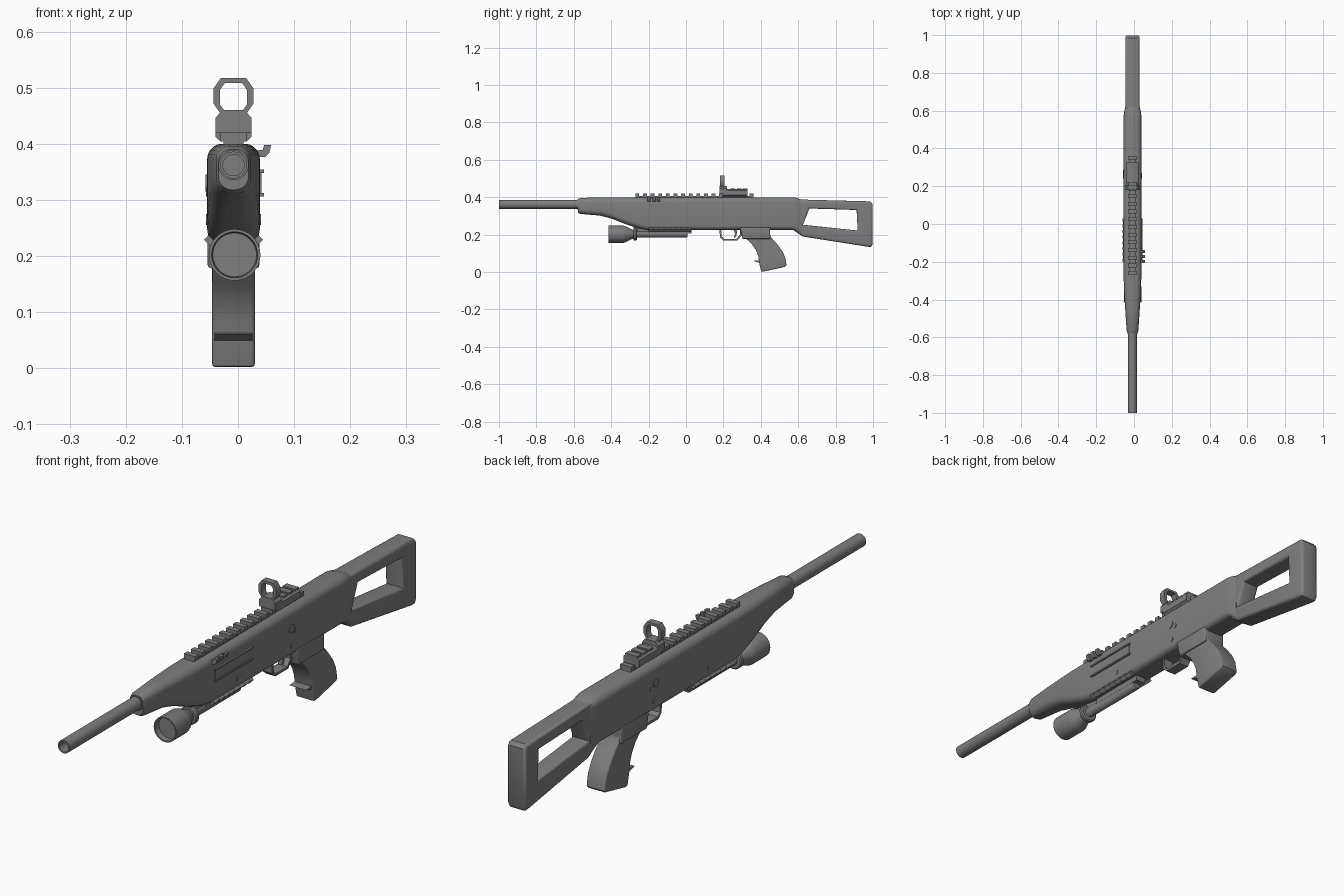
import bpy, bmesh, math
from mathutils import Matrix, Vector

cube = bpy.data.objects.get("Cube")
if cube:
    bpy.data.objects.remove(cube)

CX = -0.008  # centre plane of the model
GREY = (0.21, 0.21, 0.21, 1)
mat = bpy.data.materials.new("dark grey metal")
mat.use_nodes = True
mat.diffuse_color = GREY
mat.node_tree.nodes["Principled BSDF"].inputs["Base Color"].default_value = GREY

SIDE = Matrix(((0, 0, 1), (1, 0, 0), (0, 1, 0))).to_4x4()    # draw in y, z
FRONT = Matrix(((1, 0, 0), (0, 0, -1), (0, 1, 0))).to_4x4()  # draw in x, z


def finish(name, mesh, angle=35):
    mesh.materials.clear()
    mesh.materials.append(mat)
    ob = bpy.data.objects.new(name, mesh)
    bpy.context.collection.objects.link(ob)
    bpy.ops.object.select_all(action='DESELECT')
    ob.select_set(True)
    bpy.context.view_layer.objects.active = ob
    bpy.ops.object.shade_smooth_by_angle(angle=math.radians(angle))
    return ob


def from_bmesh(name, bm):
    bmesh.ops.recalc_face_normals(bm, faces=bm.faces)
    mesh = bpy.data.meshes.new(name)
    bm.to_mesh(mesh)
    bm.free()
    return finish(name, mesh)


def plate(name, loops, half, centre=CX, bevel=0.0, frame=SIDE):
    """Extrude an outline (further loops are holes) with rounded edges."""
    cu = bpy.data.curves.new(name, 'CURVE')
    cu.dimensions, cu.fill_mode = '2D', 'BOTH'
    cu.extrude, cu.bevel_depth = half - bevel, bevel
    cu.bevel_resolution, cu.offset = 2, -bevel
    for pts in loops:
        sp = cu.splines.new('POLY')
        sp.points.add(len(pts) - 1)
        for p, (a, b) in zip(sp.points, pts):
            p.co = (a, b, 0, 1)
        sp.use_cyclic_u = True
    tmp = bpy.data.objects.new("tmp", cu)
    bpy.context.collection.objects.link(tmp)
    dg = bpy.context.evaluated_depsgraph_get()
    mesh = bpy.data.meshes.new_from_object(tmp.evaluated_get(dg))
    bpy.data.objects.remove(tmp)
    shift = (centre, 0, 0) if frame is SIDE else (0, centre, 0)
    mesh.transform(Matrix.Translation(shift) @ frame)
    bm = bmesh.new()
    bm.from_mesh(mesh)
    bmesh.ops.remove_doubles(bm, verts=bm.verts, dist=0.00005)
    return from_bmesh(name, bm)


def boxes(name, items):
    """Boxes as (centre, size, roll about y)."""
    bm = bmesh.new()
    for c, s, roll in items:
        m = Matrix.Translation(c) @ Matrix.Rotation(roll, 4, 'Y') @ Matrix.Diagonal((*s, 1))
        bmesh.ops.create_cube(bm, size=1, matrix=m)
    return from_bmesh(name, bm)


def bridge(bm, rings, caps):
    for a, b in zip(rings, rings[1:]):
        for i in range(len(a)):
            j = (i + 1) % len(a)
            bm.faces.new((a[i], a[j], b[j], b[i]))
    if caps:
        bm.faces.new(rings[0])
        bm.faces.new(rings[-1])


def lathe(name, profile, z, x=CX, n=32):
    """Turn (y, radius) points around an axis along y."""
    bm = bmesh.new()
    rings = []
    for y, r in profile:
        angles = [2 * math.pi * i / n for i in range(n)]
        rings.append([bm.verts.new((x + r * math.cos(t), y, z + r * math.sin(t))) for t in angles])
    bridge(bm, rings, True)
    return from_bmesh(name, bm)


def loft(name, sections):
    """Rounded-box sections: y, bottom, top, half width, bottom radius, top radius."""
    bm = bmesh.new()
    rings = []
    for y, z0, z1, w, rb, rt in sections:
        ring = []
        for q, (sx, sz, r) in enumerate(((1, 1, rt), (-1, 1, rt), (-1, -1, rb), (1, -1, rb))):
            cz = z1 - r if sz > 0 else z0 + r
            for k in range(6):
                t = math.pi / 2 * (q + k / 5)
                ring.append(bm.verts.new((CX + sx * (w - r) + r * math.cos(t), y, cz + r * math.sin(t))))
        rings.append(ring)
    bridge(bm, rings, True)
    return from_bmesh(name, bm)


# Barrel with open muzzle, collar at the handguard
lathe("barrel", [(-0.85, 0.019), (-1, 0.019), (-1, 0.024), (-0.55, 0.024)], 0.362)
lathe("barrel_collar", [(-0.582, 0.027), (-0.56, 0.027)], 0.362)

# Receiver and handguard in one smooth body
loft("receiver_body", [
    (-0.578, 0.318, 0.39, 0.027, 0.024, 0.022),
    (-0.565, 0.311, 0.396, 0.031, 0.026, 0.024),
    (-0.46, 0.302, 0.4, 0.038, 0.03, 0.027),
    (-0.40, 0.287, 0.4, 0.042, 0.03, 0.027),
    (-0.32, 0.255, 0.4, 0.046, 0.03, 0.027),
    (-0.25, 0.233, 0.4, 0.047, 0.025, 0.027),
    (-0.2, 0.226, 0.4, 0.047, 0.022, 0.027),
    (0.57, 0.226, 0.4, 0.047, 0.022, 0.027),
    (0.59, 0.218, 0.397, 0.045, 0.02, 0.025),
    (0.62, 0.195, 0.387, 0.038, 0.016, 0.018)])

# Skeleton stock
plate("stock", [
    [(0.58, 0.22), (0.625, 0.19), (0.975, 0.135), (0.99, 0.135), (0.998, 0.15),
     (0.998, 0.365), (0.985, 0.378), (0.6, 0.388)],
    [(0.625, 0.253), (0.66, 0.34), (0.912, 0.332), (0.918, 0.222)]], 0.037, bevel=0.011)

# Pistol grip, its collar and the finger spur
plate("grip", [[
    (0.31, 0.2), (0.325, 0.175), (0.352, 0.15), (0.374, 0.118), (0.387, 0.083), (0.391, 0.05),
    (0.402, 0.004), (0.41, 0.002), (0.53, 0.028), (0.538, 0.036), (0.53, 0.08), (0.513, 0.115),
    (0.485, 0.152), (0.455, 0.185), (0.45, 0.2)]], 0.038, bevel=0.006)
plate("grip_collar", [[(0.288, 0.24), (0.302, 0.178), (0.45, 0.178), (0.45, 0.24)]], 0.046, bevel=0.006)
plate("grip_spur", [[(0.358, 0.06), (0.395, 0.063), (0.395, 0.048), (0.385, 0.052)]], 0.034)

# Trigger guard and trigger
plate("trigger_guard", [
    [(0.178, 0.235), (0.182, 0.185), (0.2, 0.168), (0.275, 0.168), (0.3, 0.2), (0.3, 0.235)],
    [(0.188, 0.228), (0.191, 0.189), (0.203, 0.177), (0.27, 0.177), (0.288, 0.2), (0.288, 0.228)]], 0.02)
plate("trigger", [[(0.25, 0.235), (0.262, 0.207), (0.256, 0.184), (0.264, 0.184), (0.273, 0.207),
                   (0.27, 0.235)]], 0.007)

# Top rail with cross teeth
teeth = [((CX, 0.045, 0.402), (0.036, 0.63, 0.012), 0)]
teeth += [((CX, -0.26 + 0.0407 * i, 0.412), (0.046, 0.02, 0.016), 0) for i in range(16)]
boxes("top_rail", teeth)

# Reflex sight: clamp base, stepped body and ring
plate("sight_base", [[(-0.04, 0.412), (-0.032, 0.405), (0.016, 0.405), (0.024, 0.412), (0.024, 0.436),
                      (0.014, 0.443), (-0.03, 0.443), (-0.04, 0.436)]], 0.067, 0.262, frame=FRONT)
boxes("sight_steps", [((CX, y, 0.441), (0.05, 0.024, 0.014), 0) for y in (0.25, 0.284, 0.317)])
plate("sight_post", [[(-0.04, 0.42), (0.024, 0.42), (0.024, 0.446), (0.012, 0.46), (-0.028, 0.46),
                      (-0.04, 0.446)]], 0.02, 0.2, frame=FRONT)


def octagon(w, z0, z1, c):
    half = [(w, z0 + c), (w, z1 - c), (w - c * 0.7, z1)]
    half.insert(0, (w - c * 0.7, z0))
    return [(CX + x, z) for x, z in half] + [(CX - x, z) for x, z in reversed(half)]


plate("sight_ring", [octagon(0.036, 0.453, 0.517, 0.019), octagon(0.024, 0.458, 0.508, 0.012)],
      0.013, 0.194, frame=FRONT)

# Ejection port cover with its two guide ridges
boxes("port_cover", [((0.039, -0.085, 0.33), (0.005, 0.21, 0.04), 0)]
      + [((0.041, -0.085, z), (0.01, 0.22, 0.006), 0) for z in (0.351, 0.309)])

# Three hooked fins of the cocking handle
for i in range(3):
    plate("cocking_fin", [[(0.03, 0.376), (0.048, 0.376), (0.056, 0.384), (0.059, 0.398), (0.047, 0.398),
                           (0.044, 0.389), (0.03, 0.388)]], 0.008, -0.198 + 0.026 * i, frame=FRONT)

# Cross pins showing on both sides
for y, z, r, w in ((0.255, 0.33, 0.015, 0.05), (0.28, 0.315, 0.009, 0.049),
                   (0.26, 0.265, 0.01, 0.049), (-0.055, 0.265, 0.009, 0.049)):
    bm = bmesh.new()
    bmesh.ops.create_cone(bm, cap_ends=True, segments=20, radius1=r, radius2=r, depth=2 * w,
                          matrix=Matrix.Translation((CX, y, z)) @ Matrix.Rotation(math.pi / 2, 4, 'Y'))
    from_bmesh("cross_pin", bm)

# Slanted lower rails with teeth, and the lower mounting strip
lower = [((CX, -0.085, 0.219), (0.04, 0.23, 0.026), 0)]
for s in (-1, 1):
    lower.append(((CX + s * 0.037, -0.085, 0.232), (0.024, 0.23, 0.016), s * math.pi / 4))
    lower += [((CX + s * 0.042, -0.19 + 0.03 * i, 0.227), (0.012, 0.016, 0.018), s * math.pi / 4)
              for i in range(8)]
boxes("lower_rails", lower)

# Torch under the handguard
lathe("torch", [(-0.395, 0.039), (-0.415, 0.041), (-0.415, 0.046), (-0.335, 0.046), (-0.325, 0.043),
                (-0.285, 0.024), (-0.27, 0.018), (0, 0.018), (0.008, 0.014)], 0.202, x=-0.006)
lathe("torch_clamp", [(-0.282, 0.03), (-0.278, 0.034), (-0.266, 0.034), (-0.262, 0.03)], 0.202, x=-0.006)
boxes("torch_mount", [((CX, -0.235, 0.225), (0.026, 0.09, 0.03), 0)])
